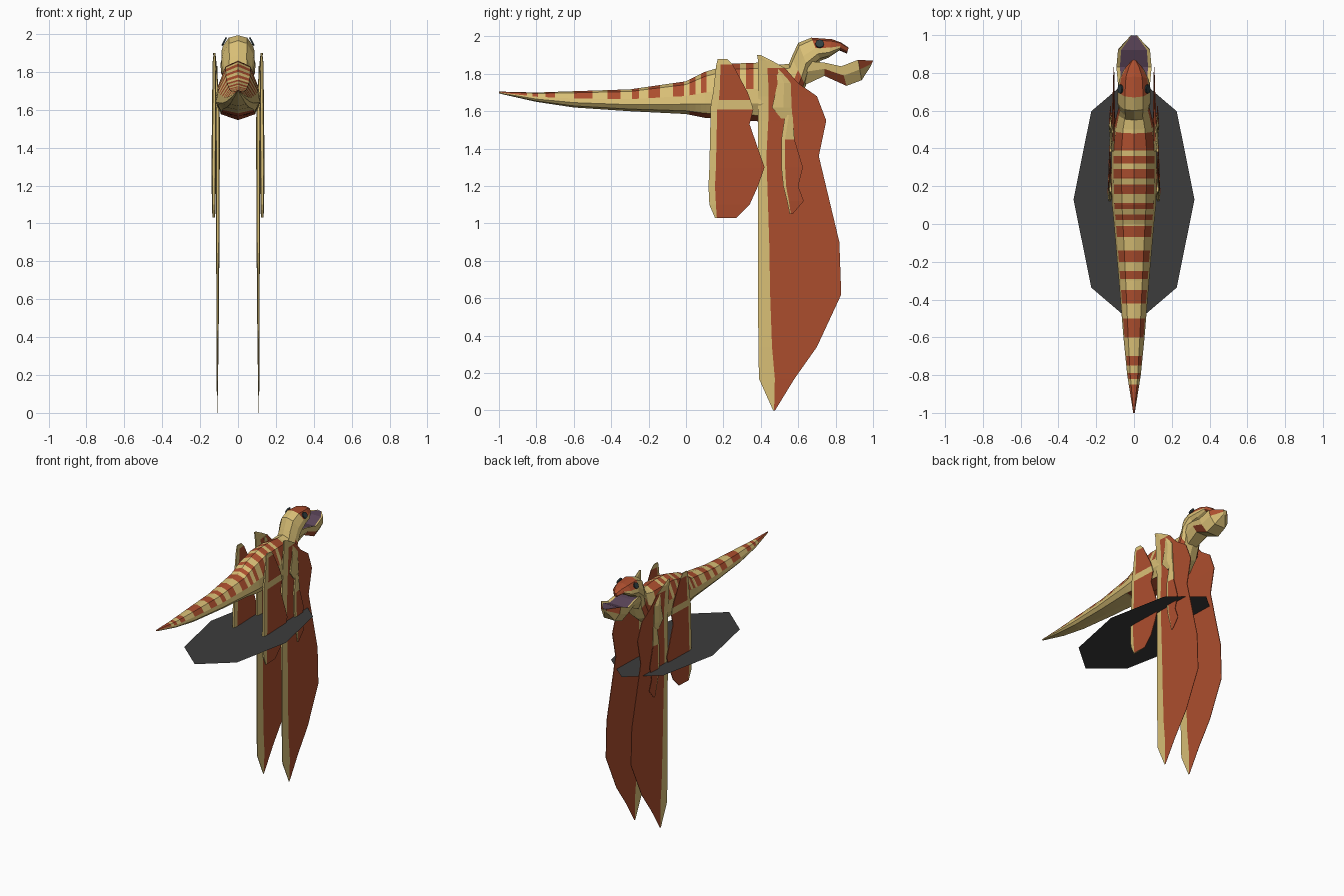
import bpy, bmesh, math
from mathutils import Vector


def material(name, rgb):
    m = bpy.data.materials.new(name)
    m.diffuse_color = (*rgb, 1)
    return m


TAN = material("tan", (0.69, 0.52, 0.18))
RED = material("rust red", (0.41, 0.075, 0.027))
PURPLE = material("mouth purple", (0.105, 0.06, 0.1))
GREY = material("dark grey", (0.045, 0.045, 0.045))
EYE = material("eye teal", (0.03, 0.05, 0.055))


def make(name, bm, mats):
    bmesh.ops.recalc_face_normals(bm, faces=bm.faces[:])
    me = bpy.data.meshes.new(name)
    bm.to_mesh(me)
    bm.free()
    for m in mats:
        me.materials.append(m)
    ob = bpy.data.objects.new(name, me)
    bpy.context.collection.objects.link(ob)
    return ob


def skin(name, rings, mats, rule):
    """Join closed rings of points; rule(ring, segment, centre) picks the colour."""
    bm = bmesh.new()
    vs = [[bm.verts.new(p) for p in r] for r in rings]
    n = len(rings[0])
    for i in range(len(vs) - 1):
        for j in range(n):
            k = (j + 1) % n
            f = bm.faces.new((vs[i][j], vs[i][k], vs[i + 1][k], vs[i + 1][j]))
            f.material_index = rule(i, j, f.calc_center_median())
    for i, r in ((0, vs[0]), (len(vs) - 2, vs[-1])):
        f = bm.faces.new(r)
        f.material_index = rule(i, 0, f.calc_center_median())
    return make(name, bm, mats)


def section(ring, half):
    """Symmetric cross-section between a top and a bottom point."""
    yt, zt, yb, zb, w = ring
    pts = [(s * w, yb + (yt - yb) * t, zb + (zt - zb) * t) for s, t in half]
    return pts + [(-x, y, z) for x, y, z in reversed(pts) if x > 1e-6]


# body, tail, neck and upper head: top y, top z, bottom y, bottom z, half width
BODY = [
    (-1, 1.705, -1, 1.695, .004), (-.8, 1.70, -.8, 1.65, .036),
    (-.6, 1.707, -.6, 1.62, .056), (-.3, 1.717, -.3, 1.60, .08),
    (0, 1.76, 0, 1.585, .106), (.1, 1.81, .1, 1.565, .116),
    (.25, 1.855, .25, 1.555, .12), (.4, 1.86, .4, 1.545, .12),
    (.5, 1.85, .52, 1.57, .105), (.55, 1.852, .60, 1.64, .09),
    (.565, 1.89, .64, 1.735, .082), (.60, 1.965, .66, 1.81, .088),
    (.67, 1.993, .72, 1.87, .088), (.78, 1.985, .76, 1.885, .078),
    (.83, 1.967, .82, 1.925, .05), (.87, 1.94, .86, 1.908, .014)]
STRIPES = [(-1, -.85), (-.82, -.79), (-.75, -.70), (-.6, -.5), (-.42, -.35),
           (-.29, -.25), (-.2, -.14), (-.07, -.01), (.02, .05), (.08, .11),
           (.16, .21), (.24, .29), (.32, .36), (.39, .48)]
HALF = [(0, 1), (.55, .9), (.9, .55), (1, .3), (.75, .1), (0, 0)]


def ring_at(y):
    for a, b in zip(BODY, BODY[1:]):
        if a[0] <= y <= b[0]:
            t = (y - a[0]) / (b[0] - a[0])
            return tuple(p + (q - p) * t for p, q in zip(a, b))


stops = sorted({r[0] for r in BODY} | {e for s in STRIPES for e in s})
rings = [ring_at(y) for y in stops]


def body_rule(i, j, c):
    mid = (stops[i] + stops[i + 1]) / 2
    seg = min(j, 9 - j)
    if mid > .83:
        return 1                                   # beak tip
    if mid > .67:
        return int(seg < 2)                        # crown and eye patch
    if mid > .5:
        return int(seg in (2, 3) and mid < .58)    # neck sides
    if seg == 4:
        return int(mid > .02)                      # belly
    return int(seg < 2 and any(a < mid < b for a, b in STRIPES))


skin("body", [section(r, HALF) for r in rings], [TAN, RED], body_rule)

# lower jaw, open, with purple mouth floor
JAW = [(.62, 1.87, .64, 1.735, .07), (.74, 1.86, .74, 1.785, .085),
       (.83, 1.84, .86, 1.73, .093), (.92, 1.875, .94, 1.76, .085),
       (1.0, 1.87, .985, 1.835, .015)]
JAW_HALF = [(.8, .93), (1, 1), (.95, .55), (.55, .05)]
skin("lower_jaw", [section(r, JAW_HALF) for r in JAW], [TAN, PURPLE, RED],
     lambda i, j, c: 1 if j == 7 else 2 if (i, min(j, 6 - j)) in ((1, 2), (3, 1)) else 0)


# wings: rows of z, leading y, colour split y, trailing y, x, thickness
def wing(name, rows, side, rule):
    rings = []
    for z, y0, ys, y1, x, t in rows:
        rings.append([(side * (x + dx * t), y, z) for y, dx in
                      ((y0, .3), (ys, .5), (y1, .12), (y1, -.12), (ys, -.5), (y0, -.3))])
    skin(name, rings, [TAN, RED], rule)


FORE = [
    (1.90, .38, .39, .40, .125, .012), (1.87, .385, .43, .46, .123, .014),
    (1.83, .385, .435, .53, .12, .016), (1.75, .385, .44, .60, .115, .018),
    (1.68, .385, .44, .70, .11, .02), (1.55, .385, .44, .75, .107, .022),
    (1.36, .385, .43, .71, .107, .022), (.90, .385, .445, .82, .107, .018),
    (.62, .385, .45, .83, .107, .014), (.34, .387, .46, .70, .108, .01),
    (.17, .39, .475, .58, .109, .007), (0, .466, .471, .476, .11, .003)]
HIND = [
    (1.88, .17, .18, .22, .125, .012), (1.85, .162, .185, .25, .126, .016),
    (1.70, .145, .18, .33, .126, .02), (1.66, .137, .175, .345, .126, .02),
    (1.61, .13, .165, .36, .126, .022), (1.53, .13, .165, .34, .126, .024),
    (1.30, .125, .16, .42, .128, .024), (1.20, .12, .155, .385, .128, .022),
    (1.10, .125, .16, .34, .128, .02), (1.03, .155, .165, .27, .128, .014)]
FINGER = [
    (1.58, .53, .55, .57, .118, .02), (1.45, .51, .53, .58, .122, .018),
    (1.30, .51, .53, .625, .125, .016), (1.20, .52, .535, .60, .125, .014),
    (1.12, .54, .55, .63, .124, .01), (1.05, .555, .56, .57, .122, .006)]
ARM = [
    (1.83, .48, .49, .50, .116, .016), (1.75, .49, .525, .56, .12, .024),
    (1.62, .46, .52, .565, .12, .028), (1.56, .51, .54, .57, .117, .016)]


def two_tone(tan_rows):
    return lambda i, j, c: int(j in (1, 2, 3) and i not in tan_rows)


for side, tag in ((1, "right"), (-1, "left")):
    wing("front_wing_" + tag, FORE, side, two_tone((0, 1)))
    wing("hind_wing_" + tag, HIND, side, two_tone((0, 3)))
    wing("wing_finger_" + tag, FINGER, side, two_tone((0,)))
    wing("upper_arm_" + tag, ARM, side, lambda i, j, c: 0)
    # eye plate lying on the sloping side of the head
    bm = bmesh.new()
    normal = Vector((side * .88, 0, .47))
    centre = Vector((side * .068, .715, 1.958))
    up = Vector((-side * .47, 0, .88))
    bm.faces.new([bm.verts.new(centre + normal * .005 + .024 * (
        up * math.sin(a) + Vector((0, 1, 0)) * math.cos(a)))
        for a in (k * math.pi / 4 for k in range(8))])
    eye = make("eye_" + tag, bm, [EYE])
    solid = eye.modifiers.new("thickness", 'SOLIDIFY')
    solid.thickness = .009
    solid.offset = 0

# flat eight-sided ground shade disc
bm = bmesh.new()
bm.faces.new([bm.verts.new((.32 * math.cos(a), .13 + .66 * math.sin(a), 1.26))
              for a in (k * math.pi / 4 for k in range(8))])
make("shade_disc", bm, [GREY])
